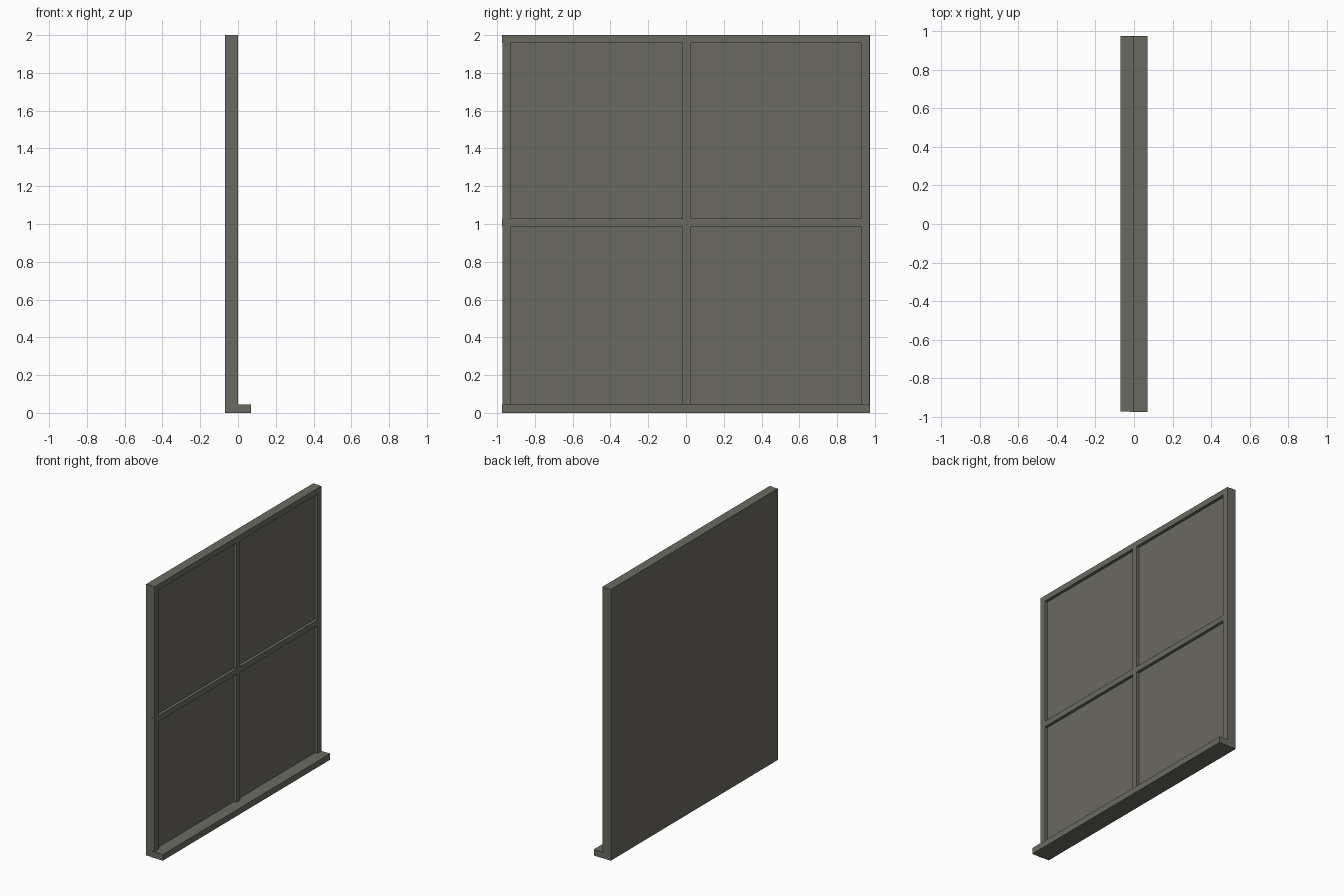
import bpy

if "Cube" in bpy.data.objects:
    bpy.data.objects.remove(bpy.data.objects["Cube"])

# single drab grey-olive colour
mat = bpy.data.materials.new("olive_grey")
mat.diffuse_color = (0.147, 0.144, 0.117, 1)
mat.use_nodes = True
mat.node_tree.nodes["Principled BSDF"].inputs["Base Color"].default_value = mat.diffuse_color


def box(name, x, y, z):
    """Box from (min, max) ranges on each axis."""
    bpy.ops.mesh.primitive_cube_add(size=1)
    ob = bpy.context.object
    ob.name = name
    for i, (lo, hi) in enumerate((x, y, z)):
        ob.location[i] = (lo + hi) / 2
        ob.scale[i] = hi - lo
    bpy.ops.object.transform_apply(location=True, scale=True)
    ob.data.materials.append(mat)


BACK, MID, FRONT = -0.07, -0.022, 0.0
W = 0.042            # width of frame bars
END = 0.975          # half length

# backing panel
box("back_panel", (BACK, MID), (-0.971, END), (0, 2))

# projecting sill along the bottom
box("sill", (MID, 0.07), (-END, END), (0, 0.045))

# horizontal rails
for name, z in (("middle_rail", 0.988), ("top_rail", 2 - W)):
    box(name, (MID, FRONT), (-END, 0.971), (z, z + W))

# vertical bars, split between the rails
for name, y in (("left_stile", -0.971), ("centre_bar", -0.018), ("right_stile", 0.929)):
    for part, z0, z1 in (("lower", 0.045, 0.988), ("upper", 0.988 + W, 2 - W)):
        box(f"{name}_{part}", (MID, FRONT), (y, y + W), (z0, z1))
